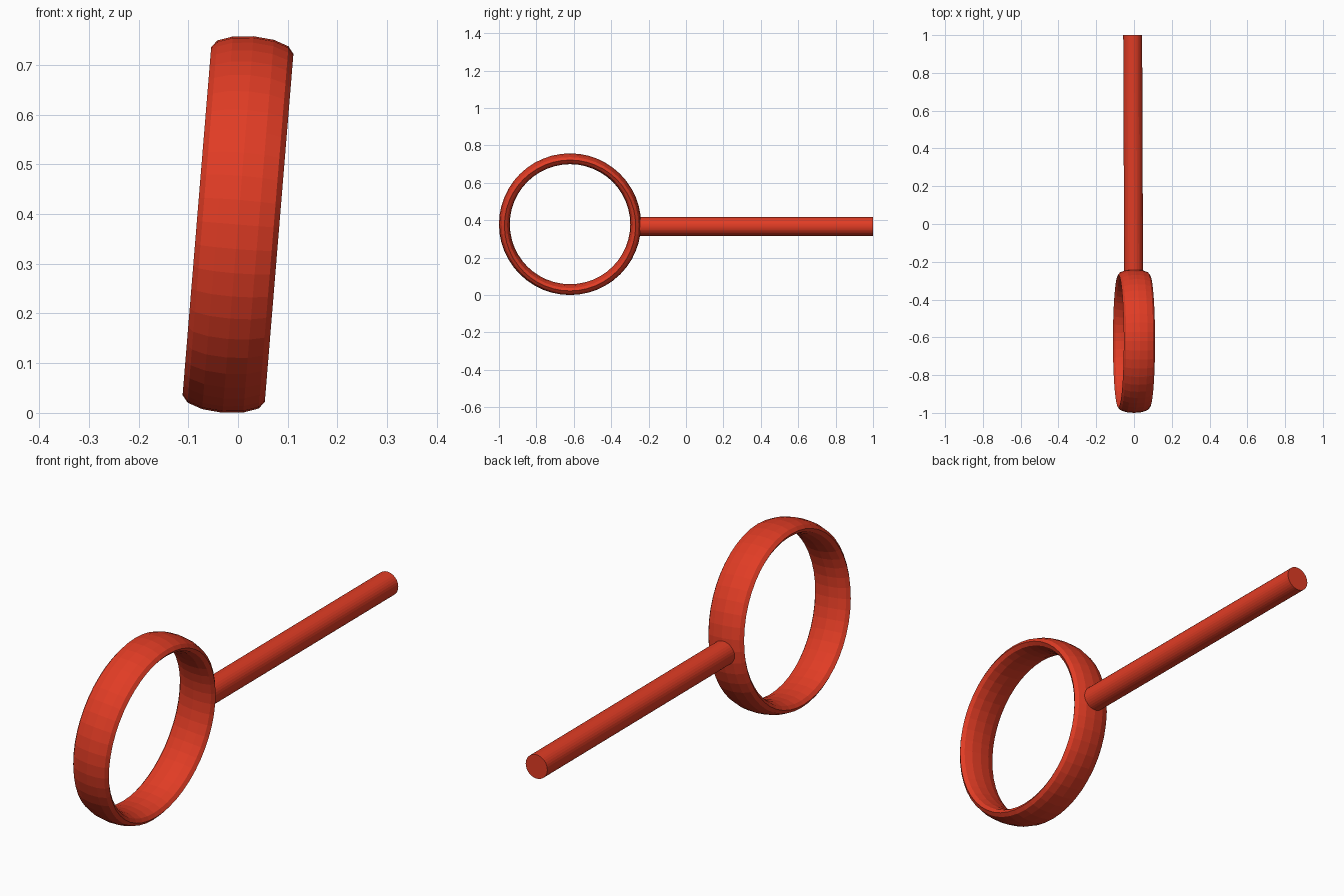
import bpy
from math import radians, pi
from mathutils import Vector

if "Cube" in bpy.data.objects:
    bpy.data.objects.remove(bpy.data.objects["Cube"])

red = bpy.data.materials.new("red")
red.diffuse_color = (0.75, 0.045, 0.018, 1)
red.use_nodes = True
red.node_tree.nodes["Principled BSDF"].inputs["Base Color"].default_value = red.diffuse_color


def finish(name):
    obj = bpy.context.object
    obj.name = name
    obj.data.materials.append(red)
    return obj


# Ring: torus stretched along its axis into a wide band, leaning slightly to +x
bpy.ops.mesh.primitive_torus_add(
    major_segments=48, minor_segments=12, major_radius=0.351, minor_radius=0.029,
    location=(0, -0.62, 0.379), rotation=(0, radians(94.7), 0))
ring = finish("ring")
ring.scale.z = 0.083 / 0.029

# Handle: straight round rod, its front end sunk into the ring wall
start, end = Vector((-0.002, -0.262, 0.367)), Vector((-0.007, 1.0, 0.367))
axis = end - start
bpy.ops.mesh.primitive_cylinder_add(
    vertices=32, radius=0.05, depth=axis.length, location=(start + end) / 2,
    rotation=axis.to_track_quat('Z', 'Y').to_euler())
finish("handle")
